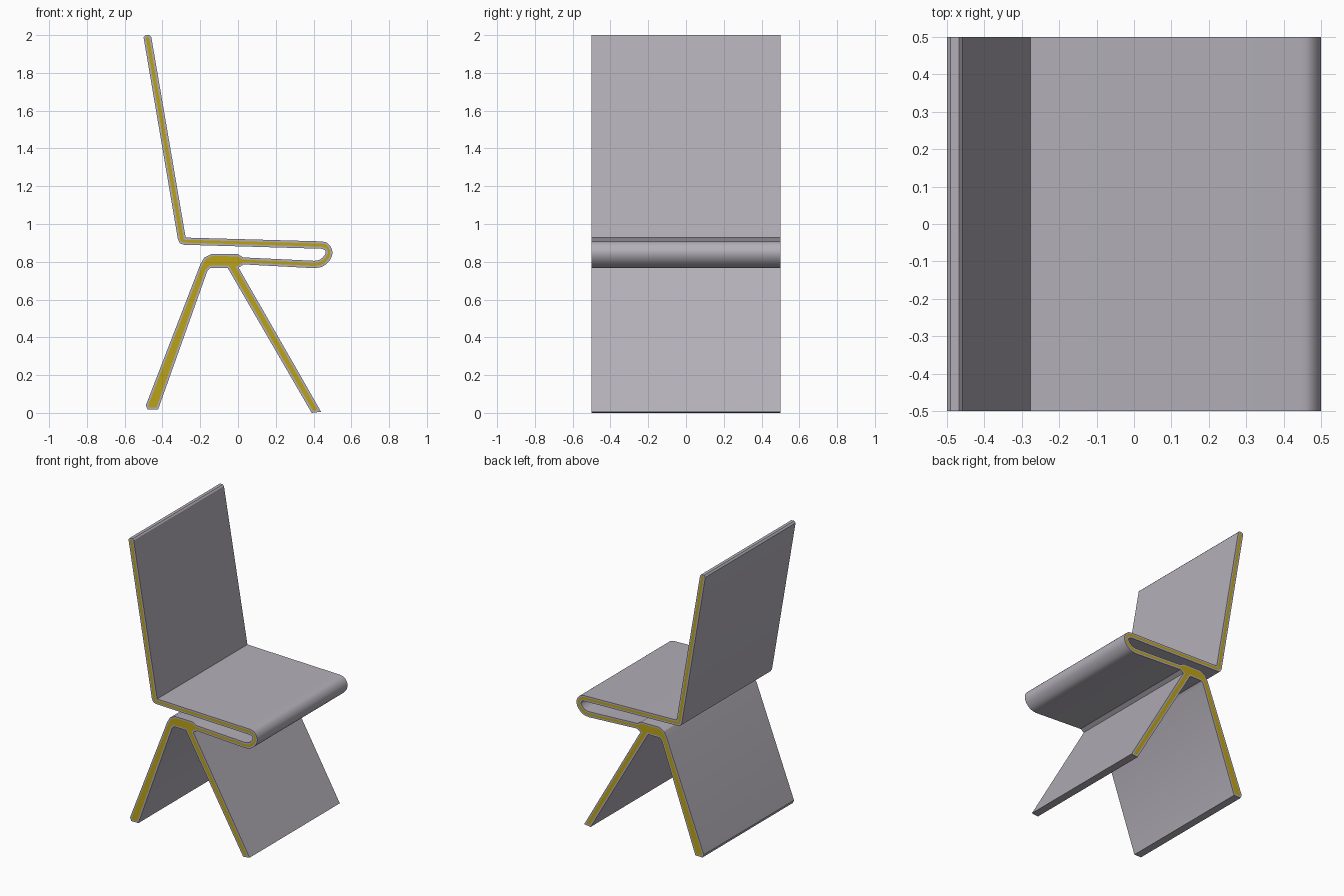
import bpy, bmesh, math
from mathutils import Vector

if "Cube" in bpy.data.objects:
    bpy.data.objects.remove(bpy.data.objects["Cube"])


def material(name, rgb):
    m = bpy.data.materials.new(name)
    m.diffuse_color = (*rgb, 1.0)
    m.use_nodes = True
    m.node_tree.nodes["Principled BSDF"].inputs["Base Color"].default_value = m.diffuse_color
    return m


def smooth_curve(pts, steps=3):
    """Catmull-Rom curve through the points."""
    p = [Vector(q) for q in pts]
    p = [2 * p[0] - p[1]] + p + [2 * p[-1] - p[-2]]
    out = []
    for i in range(1, len(p) - 2):
        a, b, c, d = p[i - 1:i + 3]
        for k in range(steps):
            t = k / steps
            out.append(0.5 * (2 * b + (c - a) * t + (2 * a - 5 * b + 4 * c - d) * t * t
                              + (3 * b - a - 3 * c + d) * t ** 3))
    out.append(p[-2])
    return [tuple(v) for v in out]


grey = material("grey shell", (0.45, 0.43, 0.48))
yellow = material("yellow core", (0.50, 0.36, 0.008))

# Side profile (x, z), one continuous folded sheet
backrest = [(-0.50, 1.988), (-0.49, 2.0), (-0.468, 2.0), (-0.459, 1.99)]
seat_top = [(-0.277, 0.928)]
fold_outer = smooth_curve([(0.44, 0.908), (0.468, 0.902), (0.489, 0.882), (0.50, 0.852),
                           (0.493, 0.82), (0.472, 0.792), (0.443, 0.773), (0.405, 0.766)])
front_leg = [(0.03, 0.786), (0.003, 0.769), (0.44, 0.006), (0.39, 0.0), (-0.055, 0.768)]
rear_leg = [(-0.146, 0.768), (-0.162, 0.752), (-0.423, 0.018), (-0.478, 0.018), (-0.488, 0.04),
            (-0.20, 0.785), (-0.179, 0.822), (-0.14, 0.842)]
joint_top = [(0.0, 0.84), (0.028, 0.823)]
fold_inner = smooth_curve([(0.405, 0.805), (0.432, 0.811), (0.453, 0.828),
                           (0.464, 0.848), (0.459, 0.862), (0.44, 0.869)])
back_corner = [(-0.285, 0.89), (-0.308, 0.898), (-0.318, 0.918)]
profile = (backrest + seat_top + fold_outer + front_leg + rear_leg
           + joint_top + fold_inner + back_corner)

# Extrude the profile across the chair's width
bm = bmesh.new()
face = bm.faces.new([bm.verts.new((x, -0.5, z)) for x, z in profile])
ext = bmesh.ops.extrude_face_region(bm, geom=[face])
for v in (g for g in ext["geom"] if isinstance(g, bmesh.types.BMVert)):
    v.co.y = 0.5
bmesh.ops.recalc_face_normals(bm, faces=bm.faces[:])
bm.normal_update()

# Yellow core inset in both cut ends
caps = [f for f in bm.faces if abs(f.normal.y) > 0.9]
bmesh.ops.inset_region(bm, faces=caps, thickness=0.0115, use_even_offset=True, use_boundary=True)
for f in caps:
    f.material_index = 1

mesh = bpy.data.meshes.new("folded_chair")
bm.to_mesh(mesh)
bm.free()
mesh.materials.append(grey)
mesh.materials.append(yellow)
chair = bpy.data.objects.new("folded_chair", mesh)
bpy.context.collection.objects.link(chair)
bpy.context.view_layer.objects.active = chair
chair.select_set(True)
bpy.ops.object.shade_smooth_by_angle(angle=math.radians(30))
